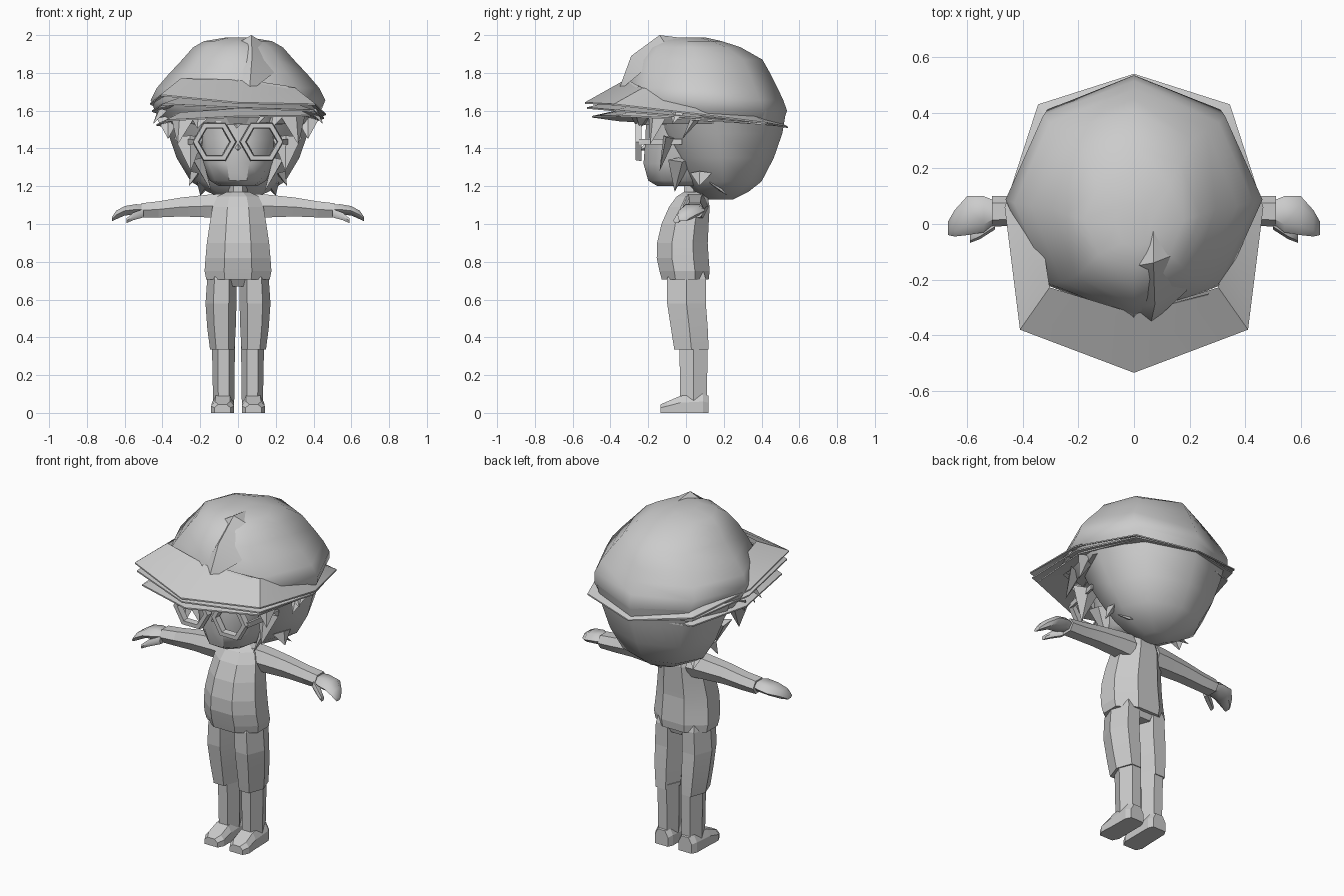
import bpy, bmesh, math, random
from mathutils import Vector

if "Cube" in bpy.data.objects:
    bpy.data.objects.remove(bpy.data.objects["Cube"])

random.seed(4)
grey = bpy.data.materials.new("plain grey")
grey.diffuse_color = (0.6, 0.6, 0.6, 1)
grey.use_nodes = True
grey.node_tree.nodes["Principled BSDF"].inputs["Base Color"].default_value = grey.diffuse_color


def make(name, verts, faces, smooth=30):
    me = bpy.data.meshes.new(name)
    me.from_pydata([tuple(v) for v in verts], [], faces)
    bm = bmesh.new()
    bm.from_mesh(me)
    bmesh.ops.recalc_face_normals(bm, faces=bm.faces)
    bm.to_mesh(me)
    bm.free()
    ob = bpy.data.objects.new(name, me)
    bpy.context.collection.objects.link(ob)
    me.materials.append(grey)
    bpy.ops.object.select_all(action='DESELECT')
    ob.select_set(True)
    bpy.context.view_layer.objects.active = ob
    bpy.ops.object.shade_smooth_by_angle(angle=math.radians(smooth))
    return ob


def loft(name, rings, smooth=4, caps=True):
    n = len(rings[0])
    verts = [v for r in rings for v in r]
    faces = [(k * n + i, k * n + (i + 1) % n, (k + 1) * n + (i + 1) % n, (k + 1) * n + i)
             for k in range(len(rings) - 1) for i in range(n)]
    if caps:
        faces += [tuple(range(n)), tuple(range(len(verts) - n, len(verts)))]
    return make(name, verts, faces, smooth)


def oval(z, x0, x1, y0, y1, n=8, turn=0.5):
    """Horizontal n-sided ring that exactly fills the given bounds."""
    angles = [2 * math.pi * (i + turn) / n for i in range(n)]
    sx = max(abs(math.sin(a)) for a in angles)
    sy = max(abs(math.cos(a)) for a in angles)
    return [((x0 + x1) / 2 + (x1 - x0) / 2 * math.sin(a) / sx,
             (y0 + y1) / 2 + (y1 - y0) / 2 * math.cos(a) / sy, z) for a in angles]


def stack(name, rows, n=8, turn=0.5, smooth=4):
    return loft(name, [oval(*r, n, turn) for r in rows], smooth)


def spike(name, base, tip, width, flat=0.4):
    base, tip = Vector(base), Vector(tip)
    d = (tip - base).normalized()
    u = d.cross(Vector((0, 0, 1)))
    if u.length < 0.1:
        u = d.cross(Vector((0, 1, 0)))
    u.normalize()
    w = d.cross(u) * width * flat
    u *= width
    make(name, [base + u, base + w, base - u, base - w, tip],
         [(0, 1, 4), (1, 2, 4), (2, 3, 4), (3, 0, 4), (3, 2, 1, 0)], 20)


# Torso and neck
stack("torso", [(.705, -.168, .168, -.128, .12), (.75, -.177, .177, -.14, .125),
                (.82, -.172, .172, -.155, .12), (.90, -.165, .165, -.153, .115),
                (1.0, -.15, .15, -.13, .12), (1.09, -.135, .135, -.09, .125),
                (1.145, -.11, .11, -.05, .115), (1.17, -.06, .06, -.01, .10)])
stack("neck", [(1.12, -.05, .05, -.01, .09), (1.27, -.05, .05, -.01, .09)], 6)
stack("hips", [(.67, -.08, .08, -.05, .09), (.74, -.15, .15, -.10, .11)])


def box_ring(x, z0, z1, y0, y1):
    """Six-sided ring across an arm."""
    ym, q = (y0 + y1) / 2, (y1 - y0) * .28
    zm = (z0 + z1) / 2
    return [(x, y0, zm), (x, ym - q, z1), (x, ym + q, z1),
            (x, y1, zm), (x, ym + q, z0), (x, ym - q, z0)]


for s, side in ((1, "left"), (-1, "right")):
    def mir(rings):
        return [[(s * x, y, z) for x, y, z in r] for r in rings]

    # Leg, shin and shoe
    loft(side + "_trouser_leg", mir([
        oval(.335, .018, .148, -.062, .12, 6), oval(.45, .012, .163, -.08, .115, 6),
        oval(.58, .008, .172, -.10, .105, 6), oval(.71, .008, .163, -.10, .105, 6),
        oval(.76, .01, .15, -.08, .09, 6)]))
    loft(side + "_shin", mir([oval(.06, .02, .132, -.03, .11, 6),
                              oval(.36, .016, .138, -.035, .115, 6)]))
    foot = [(.035, .12, .12, .09), (.022, .135, .09, .10), (.022, .138, -.03, .09),
            (.022, .142, -.10, .06), (.04, .125, -.135, .045)]
    loft(side + "_shoe", mir([
        [(a, y, 0), (b, y, 0), (b, y, h * .6), (b - .02, y, h), (a + .02, y, h), (a, y, h * .6)]
        for a, b, y, h in foot]))
    # Sleeve, wrist and hand
    loft(side + "_sleeve", mir([
        box_ring(.08, 1.03, 1.16, -.02, .12), box_ring(.16, 1.035, 1.155, -.015, .115),
        box_ring(.30, 1.04, 1.14, -.01, .105), box_ring(.42, 1.035, 1.12, -.005, .10),
        box_ring(.51, 1.035, 1.11, -.01, .10)]))
    loft(side + "_hand", mir([
        box_ring(.49, 1.05, 1.10, .01, .08), box_ring(.54, 1.05, 1.105, -.03, .10),
        box_ring(.60, 1.045, 1.095, -.04, .10), box_ring(.645, 1.025, 1.07, -.045, .05),
        box_ring(.668, 1.015, 1.035, -.04, .01)]), 50)
    loft(side + "_thumb", mir([
        box_ring(.50, 1.035, 1.08, -.02, .03), box_ring(.555, 1.02, 1.06, -.055, -.01),
        box_ring(.59, 1.005, 1.03, -.068, -.035)]), 50)

# Face
stack("face", [(1.20, -.10, .10, -.15, .12), (1.23, -.15, .15, -.20, .18),
               (1.32, -.19, .19, -.225, .2), (1.45, -.21, .21, -.215, .2),
               (1.58, -.23, .23, -.21, .2)], 10, smooth=40)
spike("nose", (0, -.20, 1.41), (0, -.25, 1.39), .025, 1)

# Spectacles
for s, side in ((1, "left"), (-1, "right")):
    def hexagon(r, y):
        return [(s * .125 + r * math.cos(math.pi * i / 3), y,
                 1.435 + r * math.sin(math.pi * i / 3)) for i in range(6)]
    frame = [hexagon(.118, -.235), hexagon(.112, -.268), hexagon(.086, -.268), hexagon(.08, -.235)]
    loft(side + "_spectacle_frame", frame + [frame[0]], caps=False)
    loft(side + "_spectacle_arm", [
        [(s * (x + dx), y, z) for z, dx in ((1.42, 0), (1.45, 0), (1.45, .014), (1.42, .014))]
        for x, y in ((.225, -.25), (.27, -.02))])

# Hair around the back of the head
stack("back_hair", [(1.13, -.07, .07, .11, .25), (1.17, -.16, .16, .03, .33),
                    (1.225, -.25, .25, -.01, .40), (1.35, -.325, .325, -.09, .465),
                    (1.48, -.37, .37, -.17, .51), (1.60, -.41, .41, -.22, .53)],
      8, 0, smooth=60)

# Rounded crown, pointed at the sides and wide at the band
stack("crown", [(1.53, -.39, .39, -.27, .51), (1.60, -.44, .44, -.31, .535),
                (1.655, -.462, .462, -.34, .515), (1.72, -.43, .43, -.335, .485),
                (1.79, -.37, .37, -.32, .45), (1.87, -.295, .295, -.29, .405),
                (1.935, -.238, .238, -.225, .29), (1.968, -.18, .18, -.16, .19),
                (1.988, -.06, .06, -.10, .10)], 8, 0, smooth=50)
make("crown_fold", [(.07, .02, 1.98), (.07, -.14, 2.0), (.075, -.29, 1.89), (.06, -.36, 1.70),
                    (-.06, -.31, 1.68), (-.05, -.16, 1.93), (.19, -.24, 1.80), (.17, -.10, 1.94)],
     [(0, 1, 5), (1, 2, 4, 5), (2, 3, 4), (0, 7, 1), (1, 7, 6, 2), (2, 6, 3)], 30)

# Layered brim sheets, sagging at the middle and leaning sideways
half = [(0, .54), (.345, .43), (.465, .06), (.41, -.38), (0, -.535)]
outline = half + [(-x, y) for x, y in half[-2:0:-1]]


def brim(name, z_in, z_out, scale, tilt, roll, sag=0.0):
    inner = [(x * .74, y * .60, z_in - tilt * y + roll * x) for x, y in outline]
    outer = [(x * scale, y * scale, z_out - tilt * y + roll * x + sag * abs(x))
             for x, y in outline]
    under = [(x, y, z - .008) for x, y, z in outer]
    low = [(x, y, z - .025) for x, y, z in inner]
    loft(name, [inner, outer, under, low], 25, caps=False)


brim("upper_brim", 1.70, 1.58, 1.0, .12, -.06, .085)
brim("middle_brim", 1.62, 1.57, .98, .09, -.04, .04)
brim("lower_brim", 1.585, 1.545, .93, .05, .03)
# Bill folded out from the front of the crown
make("front_bill", [(-.27, -.25, 1.73), (0, -.32, 1.77), (.27, -.25, 1.73),
                    (.24, -.30, 1.63), (0, -.45, 1.655), (-.20, -.32, 1.63)],
     [(0, 1, 4, 5), (1, 2, 3, 4), (0, 5, 4, 3, 2, 1)], 20)

# Fringe band and loose locks
stack("fringe_band", [(1.525, -.25, .25, -.25, .1), (1.62, -.29, .29, -.285, .1)], 10, smooth=40)
for i in range(5):
    x = -.20 + i * .10
    spike(f"fringe_{i}", (x, -.22, 1.57), (x + random.uniform(-.03, .03), -.245, 1.505), .06, .35)
for s, side in ((1, "left"), (-1, "right")):
    locks = [((.29, -.15, 1.57), (.32, -.19, 1.42), .08), ((.26, -.09, 1.46), (.25, -.14, 1.28), .08),
             ((.21, -.03, 1.34), (.14, -.06, 1.17), .07), ((.23, .08, 1.27), (.26, .07, 1.20), .06),
             ((.37, .05, 1.56), (.37, -.02, 1.45), .06), ((.17, .14, 1.22), (.20, .22, 1.15), .05),
             ((.40, -.04, 1.60), (.45, -.07, 1.53), .05)]
    for i, (b, t, w) in enumerate(locks):
        spike(f"{side}_lock_{i}", (s * b[0], b[1], b[2]), (s * t[0], t[1], t[2]), w)
